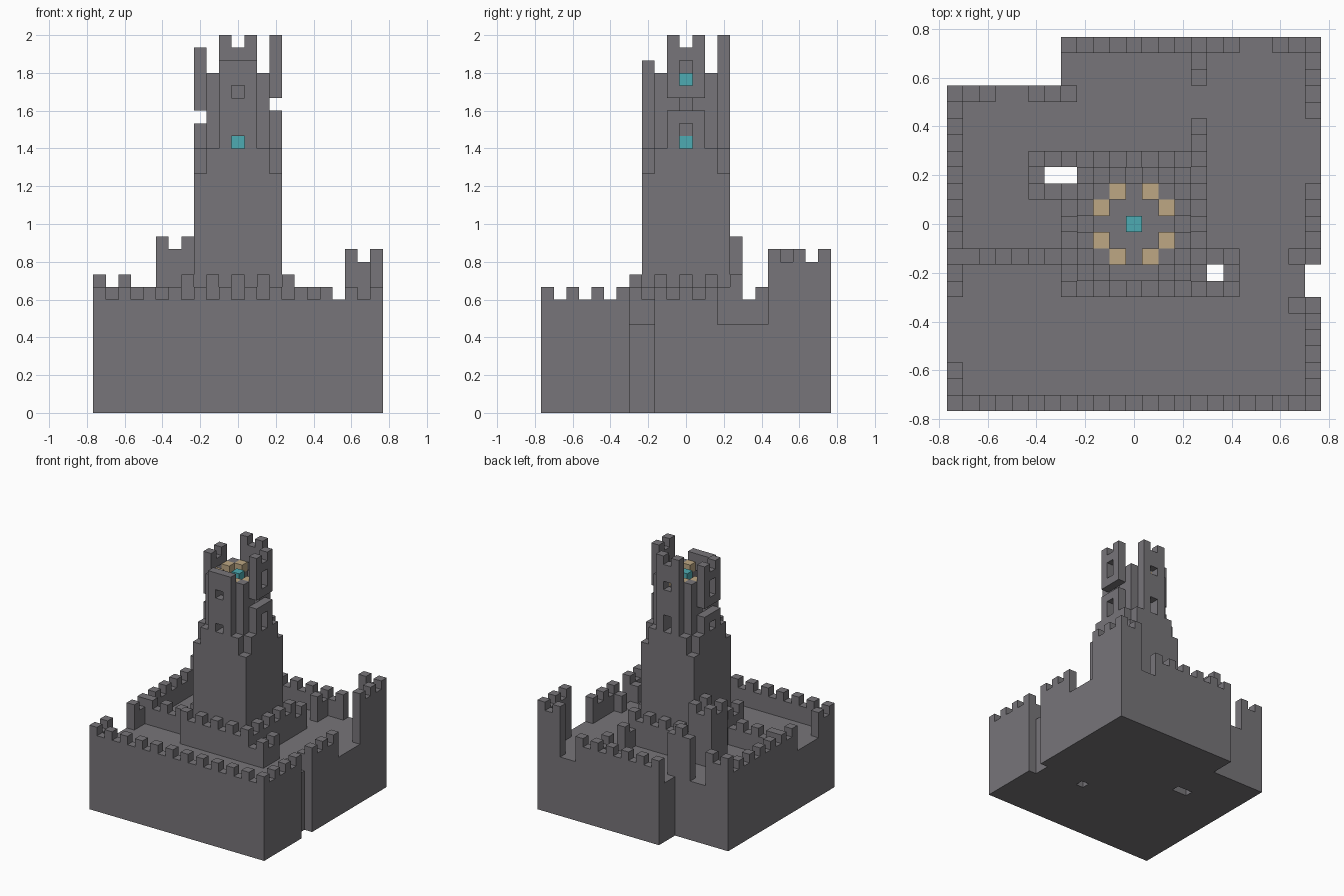
import bpy
import bmesh
from math import radians
from mathutils import Vector

old = bpy.data.objects.get("Cube")
if old:
    bpy.data.objects.remove(old)

UNIT = 2 / 30      # edge of one block
N = 23             # blocks along each side
FLOOR, WALL = 7, 9
MID = N // 2


def material(name, rgb):
    m = bpy.data.materials.new(name)
    m.use_nodes = True
    m.diffuse_color = (*rgb, 1)
    node = next(n for n in m.node_tree.nodes if n.type == 'BSDF_PRINCIPLED')
    node.inputs["Base Color"].default_value = (*rgb, 1)
    return m


stone = material("grey stone", (0.185, 0.178, 0.192))
sand = material("tan stone", (0.51, 0.39, 0.23))
teal = material("teal crystal", (0.076, 0.41, 0.445))

parts = {}         # part name -> (material, set of blocks)


def part(name, mat=stone):
    return parts.setdefault(name, (mat, set()))[1]


def box(x0, x1, y0, y1, z0, z1):
    """Blocks from x0 to x1 and y0 to y1 inclusive, z0 up to z1."""
    return {(x, y, z) for x in range(x0, x1 + 1)
            for y in range(y0, y1 + 1) for z in range(z0, z1)}


def wall(name, x0, x1, y0, y1, top=WALL, odd=0, merlons=True):
    """Wall on the platform with merlons on every second block."""
    cells = part(name)
    cells |= box(x0, x1, y0, y1, FLOOR, top)
    along_x = x1 - x0 > y1 - y0
    for x, y, z in box(x0, x1, y0, y1, top, top + 1):
        if merlons and (x if along_x else y) % 2 == odd:
            cells.add((x, y, z))


# Platform with a missing corner, a gate slot and two shafts
shafts = box(6, 7, 14, 14, 0, 30) | box(16, 16, 8, 8, 0, 30)
platform = part("platform")
platform |= box(0, 22, 0, 22, 0, FLOOR)
platform -= box(0, 6, 20, 22, 0, FLOOR) | box(22, 22, 7, 8, 0, FLOOR)

# Outer walls
wall("front_wall", 0, 22, 0, 0)
wall("left_wall", 22, 22, 0, 6)
wall("left_wall", 22, 22, 9, 13, odd=1)
wall("gate_posts", 21, 21, 6, 6, merlons=False)
wall("gate_posts", 21, 21, 9, 9, merlons=False)
wall("right_wall", 0, 0, 0, 2)
wall("right_wall", 0, 0, 7, 19, odd=1)
wall("back_wall", 7, 17, 22, 22, odd=1)
wall("corner_wall", 22, 22, 18, 22, top=12)
wall("corner_wall", 20, 22, 22, 22, top=12)
wall("low_back_wall", 0, 2, 19, 19, top=10)
wall("high_back_wall", 5, 7, 19, 19, top=12)

# Dividing walls
wall("cross_wall", 0, 6, 9, 9, odd=1)
wall("back_divider", 15, 15, 16, 17, odd=1)
wall("back_divider", 15, 15, 20, 22)

# Inner ring with two corner turrets
wall("inner_front_wall", 7, 15, 7, 7, top=10, odd=1)
wall("inner_back_wall", 8, 15, 15, 15, top=10, odd=1)
wall("inner_right_wall", 7, 7, 7, 13, top=10, odd=1)
wall("inner_left_wall", 15, 15, 7, 15, top=10, odd=1)
for y in (7, 9):
    wall("low_turret", 15, 17, y, y, odd=1)
wall("low_turret", 17, 17, 7, 9, odd=1)
for y in (13, 15):
    wall("high_turret", 5, 7, y, y, top=13, odd=1)
wall("high_turret", 5, 5, 13, 15, top=13, odd=1)

# Keep: shaft stepping in towards the corners
keep = part("keep")
keep |= box(8, 14, 8, 14, FLOOR, 19)
keep |= box(9, 13, 8, 14, 19, 21) | box(8, 14, 9, 13, 19, 21)

# Lantern room: ring of pillars with open middles, round a central post
room = part("lantern_room")
room |= box(9, 13, 9, 13, 21, 27)
room -= box(10, 12, 10, 12, 21, 27)
room -= box(MID, MID, 9, 13, 21, 27) | box(9, 13, MID, MID, 21, 27)
room |= box(MID, MID, MID, MID, 22, 26)
crystal = part("crystal", teal)
crystal |= {(MID, MID, 21), (MID, MID, 26)}
cap = part("ring_stones", sand)
for a in (10, 12):
    for b in (9, 13):
        cap |= {(a, b, 26), (b, a, 26)}
room -= cap

# Four standing panels: fixed block, axis, top, gap level, windows, merlons
panels = {
    "front_panel": (8, 'Y', 28, None, (21, 25), False),
    "back_panel": (14, 'Y', 29, None, (21, 22, 26), True),
    "left_panel": (14, 'X', 29, 24, (21, 22, 26, 27), True),
    "right_panel": (8, 'X', 28, 23, (21, 25, 26), True),
}
for name, (at, axis, top, gap, windows, merlons) in panels.items():
    cells = part(name)
    for side in (10, 11, 12):
        high = top + 1 if merlons and side != MID else top
        for z in range(19, high):
            if z == gap or (side == MID and z in windows):
                continue
            cells.add((side, at, z) if axis == 'Y' else (at, side, z))

for _, cells in parts.values():
    cells -= shafts
keep -= set().union(*(c for n, (_, c) in parts.items() if n.endswith("_panel")))
solid = set().union(*(cells for _, cells in parts.values()))


def make(name, mat, cells):
    """Skin the blocks of a part, keeping exposed sides only."""
    bm = bmesh.new()
    verts = {}
    for cell in sorted(cells):
        c = Vector(cell)
        for axis in range(3):
            for sign in (-1, 1):
                d = Vector((0, 0, 0))
                d[axis] = sign
                if tuple(int(v) for v in c + d) in solid:
                    continue
                u, v = Vector((0, 0, 0)), Vector((0, 0, 0))
                u[(axis + 1) % 3], v[(axis + 2) % 3] = 1, sign
                centre = c * 2 + Vector((1, 1, 1)) + d
                ring = []
                for p, q in ((-1, -1), (1, -1), (1, 1), (-1, 1)):
                    key = tuple(round(k) for k in centre + u * p + v * q)
                    if key not in verts:
                        x, y, z = (k * UNIT / 2 for k in key)
                        half = N * UNIT / 2
                        verts[key] = bm.verts.new((x - half, y - half, z))
                    ring.append(verts[key])
                bm.faces.new(ring)
    bmesh.ops.dissolve_limit(bm, angle_limit=radians(1),
                             verts=bm.verts[:], edges=bm.edges[:])
    mesh = bpy.data.meshes.new(name)
    bm.to_mesh(mesh)
    bm.free()
    mesh.materials.append(mat)
    bpy.context.collection.objects.link(bpy.data.objects.new(name, mesh))


for name, (mat, cells) in parts.items():
    make(name, mat, cells)
